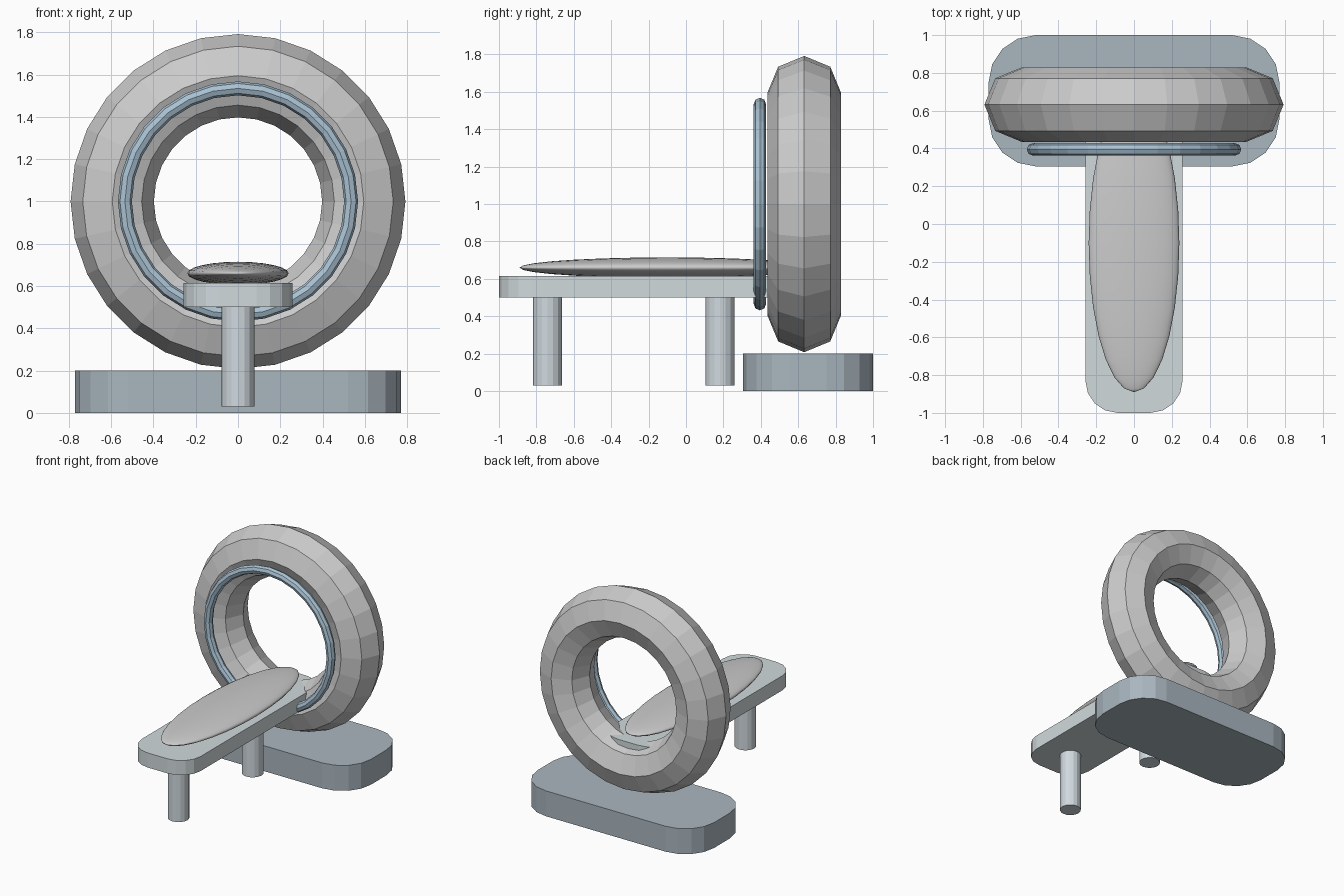
import bpy, bmesh
from math import pi, radians, cos, sin

if "Cube" in bpy.data.objects:
    bpy.data.objects.remove(bpy.data.objects["Cube"])


def finish(obj, name, color=None):
    obj.name = name
    if color:
        mat = bpy.data.materials.new(name + "_paint")
        mat.diffuse_color = (*color, 1)
        mat.use_nodes = True
        mat.node_tree.nodes["Principled BSDF"].inputs["Base Color"].default_value = mat.diffuse_color
        obj.data.materials.append(mat)
    return obj


def rounded_slab(name, x, y0, y1, z0, z1, r, color, seg=4):
    """Vertical-sided plate with rounded corners in plan."""
    bm = bmesh.new()
    corners = [(x - r, y1 - r), (r - x, y1 - r), (r - x, y0 + r), (x - r, y0 + r)]
    ring = []
    for i, (cx, cy) in enumerate(corners):
        for k in range(seg + 1):
            a = (i + k / seg) * pi / 2
            ring.append(bm.verts.new((cx + r * cos(a), cy + r * sin(a), z0)))
    face = bm.faces.new(ring)
    top = bmesh.ops.extrude_face_region(bm, geom=[face])
    verts = [v for v in top["geom"] if isinstance(v, bmesh.types.BMVert)]
    bmesh.ops.translate(bm, verts=verts, vec=(0, 0, z1 - z0))
    bmesh.ops.recalc_face_normals(bm, faces=bm.faces)
    mesh = bpy.data.meshes.new(name)
    bm.to_mesh(mesh)
    bm.free()
    obj = bpy.data.objects.new(name, mesh)
    bpy.context.collection.objects.link(obj)
    return finish(obj, name, color)


def upright_ring(name, y, major, minor, color):
    """Ring whose hole runs front to back."""
    bpy.ops.mesh.primitive_torus_add(
        major_segments=28, minor_segments=8, major_radius=major,
        minor_radius=minor, location=(0, y, 1.0), rotation=(pi / 2, 0, 0))
    obj = finish(bpy.context.object, name, color)
    bpy.ops.object.shade_flat()
    return obj


# Floor plinth and the scanner ring standing on it
rounded_slab("plinth", 0.77, 0.305, 1.0, 0.0, 0.2, 0.25, (0.40, 0.47, 0.52))
upright_ring("scanner_ring", 0.632, 0.595, 0.197, (0.80, 0.83, 0.83))

# Blue trim around the front of the opening
upright_ring("trim_ring", 0.395, 0.535, 0.033, (0.40, 0.54, 0.65))

# Table running into the opening
rounded_slab("table_top", 0.257, -1.0, 0.72, 0.5, 0.615, 0.17, (0.64, 0.70, 0.72))

# Table legs
for name, y in (("front_leg", -0.74), ("back_leg", 0.182)):
    bpy.ops.mesh.primitive_cylinder_add(
        vertices=16, radius=0.078, depth=0.475, location=(0, y, 0.2675))
    finish(bpy.context.object, name, (0.64, 0.70, 0.74))
    bpy.ops.object.shade_smooth_by_angle(angle=radians(20))

# Long flattened cushion
bpy.ops.mesh.primitive_uv_sphere_add(
    segments=24, ring_count=14, radius=1, location=(0, -0.1, 0.66),
    rotation=(pi / 2, 0, 0))
cushion = finish(bpy.context.object, "cushion", (0.66, 0.65, 0.65))
cushion.scale = (0.24, 0.055, 0.79)
bpy.ops.object.shade_smooth()
